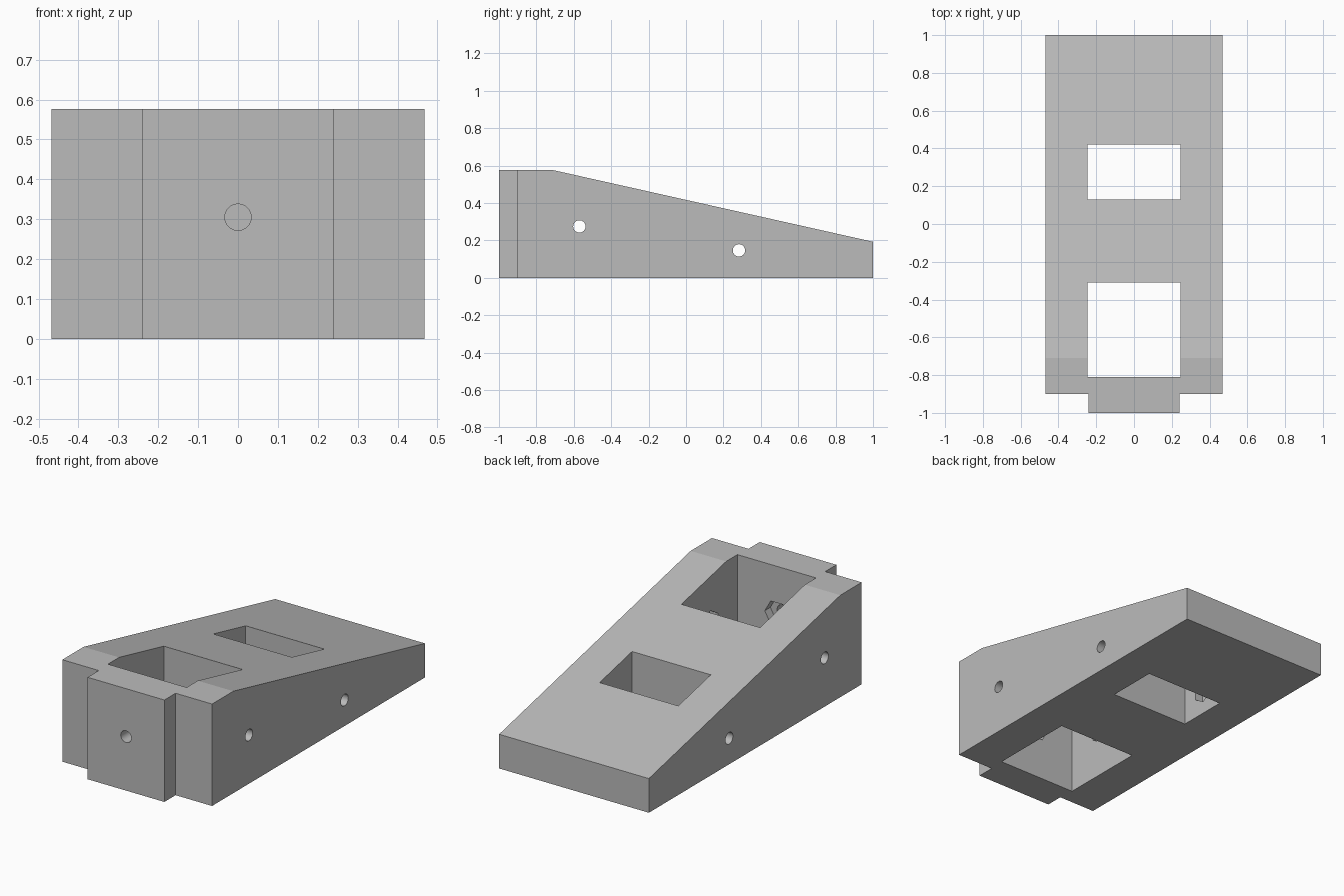
import bpy, bmesh, math
from mathutils import Vector, Matrix

if "Cube" in bpy.data.objects:
    bpy.data.objects.remove(bpy.data.objects["Cube"])

HEIGHT, LOW_END = 0.576, 0.193
HALF_W, TAB_W, POCKET_W = 0.468, 0.24, 0.246
SHOULDER, CREASE = -0.9, -0.71

grey = bpy.data.materials.new("plain grey")
grey.use_nodes = True
colour = (0.5, 0.5, 0.5, 1)
grey.diffuse_color = colour
grey.node_tree.nodes["Principled BSDF"].inputs["Base Color"].default_value = colour


def make_object(name, bm):
    bmesh.ops.recalc_face_normals(bm, faces=bm.faces)
    mesh = bpy.data.meshes.new(name)
    bm.to_mesh(mesh)
    bm.free()
    mesh.materials.append(grey)
    obj = bpy.data.objects.new(name, mesh)
    bpy.context.collection.objects.link(obj)
    return obj


def cut(name, bm):
    """Subtract a shape from the wedge, then discard it."""
    cutter = make_object(name, bm)
    cutter.hide_render = True
    mod = wedge.modifiers.new(name, 'BOOLEAN')
    mod.operation, mod.solver, mod.object = 'DIFFERENCE', 'EXACT', cutter
    bpy.ops.object.modifier_apply(modifier=name)
    bpy.data.objects.remove(cutter)


def cut_pocket(name, y0, y1):
    bm = bmesh.new()
    bmesh.ops.create_cube(bm, size=1, matrix=Matrix.Translation((0, (y0 + y1) / 2, 0.3))
                          @ Matrix.Diagonal((2 * POCKET_W, y1 - y0, 2, 1)))
    cut(name, bm)


def cut_bore(name, start, end, radius, sides, turn=0):
    """Cylinder or hexagon between two points."""
    start, end = Vector(start), Vector(end)
    axis = end - start
    rot = axis.to_track_quat('Z', 'Y').to_matrix().to_4x4()
    bm = bmesh.new()
    bmesh.ops.create_cone(bm, cap_ends=True, segments=sides, radius1=radius, radius2=radius,
                          depth=axis.length, matrix=Matrix.Translation((start + end) / 2)
                          @ rot @ Matrix.Rotation(turn, 4, 'Z'))
    cut(name, bm)


# Wedge body with front tab: plan outline raised, then sliced by the ramp
half = [(TAB_W, -1), (TAB_W, SHOULDER), (HALF_W, SHOULDER), (HALF_W, 1)]
outline = half + [(-x, y) for x, y in reversed(half)]
bm = bmesh.new()
base = bm.faces.new([bm.verts.new((x, y, 0)) for x, y in outline])
raised = bmesh.ops.extrude_face_region(bm, geom=[base])["geom"]
bmesh.ops.translate(bm, vec=(0, 0, HEIGHT),
                    verts=[v for v in raised if isinstance(v, bmesh.types.BMVert)])
sliced = bmesh.ops.bisect_plane(bm, geom=bm.verts[:] + bm.edges[:] + bm.faces[:],
                                plane_co=(0, CREASE, HEIGHT),
                                plane_no=(0, HEIGHT - LOW_END, 1 - CREASE), clear_outer=True)
bmesh.ops.holes_fill(bm, edges=[e for e in bm.edges if e.is_boundary], sides=0)
wedge = make_object("wedge_block", bm)
bpy.context.view_layer.objects.active = wedge
wedge.select_set(True)

# Pockets through the block
cut_pocket("front_pocket", -0.81, -0.31)
cut_pocket("rear_pocket", 0.13, 0.42)

# Screw holes across the sides, with hexagonal nut recesses in the pocket walls
HOLE, NUT, DEPTH = 0.033, 0.075, 0.05
for label, y, z in (("front", -0.57, 0.275), ("rear", 0.283, 0.147)):
    cut_bore(label + "_side_hole", (-0.6, y, z), (0.6, y, z), HOLE, 32)
    reach = POCKET_W + DEPTH
    # a corner of each hexagon points straight up
    cut_bore(label + "_nut_recess", (-reach, y, z), (reach, y, z), NUT, 6)

# Screw hole through the tab, nut recess with a flat on top
cut_bore("tab_hole", (0, -1.1, 0.305), (0, -0.6, 0.305), HOLE, 32)
cut_bore("tab_nut_recess", (0, -0.81 - DEPTH, 0.305), (0, -0.6, 0.305), NUT, 6, math.radians(30))

bpy.ops.object.shade_smooth_by_angle(angle=math.radians(12))
